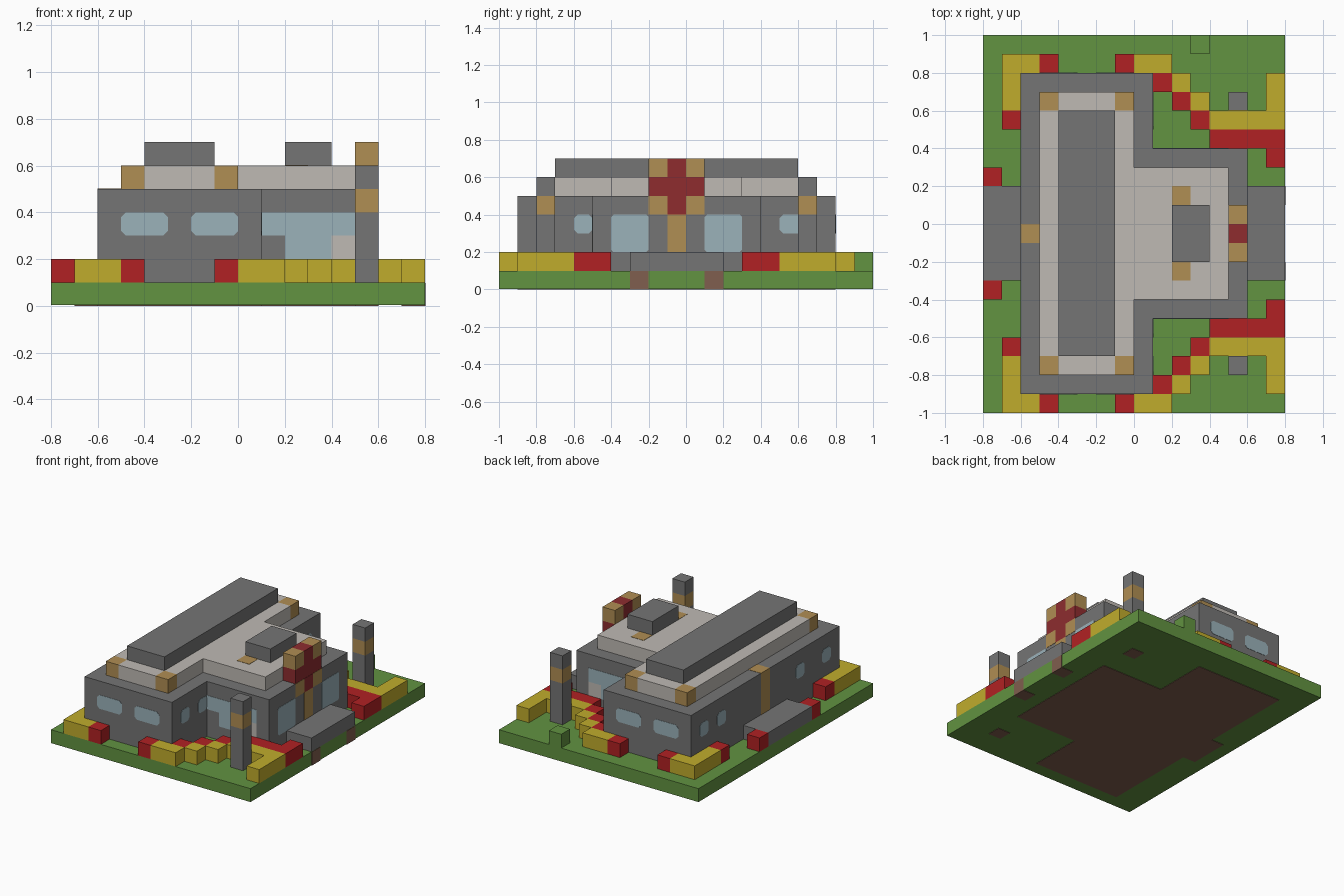
import bpy, bmesh
from mathutils import Vector

U = 0.1  # block size
if "Cube" in bpy.data.objects:
    bpy.data.objects.remove(bpy.data.objects["Cube"], do_unlink=True)


def material(name, rgb):
    lin = [(c / 255 / 12.92) if c < 11 else ((c / 255 + 0.055) / 1.055) ** 2.4 for c in rgb]
    m = bpy.data.materials.new(name)
    m.diffuse_color = (*lin, 1)
    m.use_nodes = True
    m.node_tree.nodes["Principled BSDF"].inputs["Base Color"].default_value = (*lin, 1)
    return m


GRASS = material("grass green", (98, 147, 65))
YELLOW = material("yellow flowers", (192, 172, 44))
RED = material("red flowers", (177, 33, 35))
CROSS = material("dark red", (142, 44, 47))
GREY = material("stone grey", (117, 117, 117))
LIGHT = material("pale stone", (191, 186, 180))
TAN = material("tan timber", (176, 142, 83))
GLASS = material("pale blue glass", (155, 178, 186))
DIRT = material("brown earth", (128, 94, 78))


def finish(name, bm, mat):
    bmesh.ops.recalc_face_normals(bm, faces=bm.faces)
    me = bpy.data.meshes.new(name)
    bm.to_mesh(me)
    bm.free()
    me.materials.append(mat)
    ob = bpy.data.objects.new(name, me)
    bpy.context.collection.objects.link(ob)
    return ob


def boxes(name, mat, *spans):
    """Blocks given as (x0, x1, y0, y1, z0, z1) in block units."""
    bm = bmesh.new()
    for x0, x1, y0, y1, z0, z1 in spans:
        vs = bmesh.ops.create_cube(bm, size=1)["verts"]
        for v in vs:
            v.co = Vector(((x0 + x1) / 2 + v.co.x * (x1 - x0),
                           (y0 + y1) / 2 + v.co.y * (y1 - y0),
                           (z0 + z1) / 2 + v.co.z * (z1 - z0))) * U
    return finish(name, bm, mat)


def flip(s):
    """Mirror a block span across the building's centre line."""
    return (s[0], s[1], -1 - s[3], -1 - s[2], *s[4:])


def both(*spans):
    return [*spans, *map(flip, spans)]


def pane(name, mat, axis, at, side, a0, a1, z0, z1, cut=0.2):
    """Thin plate with clipped corners on a wall facing x or y."""
    outline = [(a0 + cut, z0), (a1 - cut, z0), (a1, z0 + cut), (a1, z1 - cut),
               (a1 - cut, z1), (a0 + cut, z1), (a0, z1 - cut), (a0, z0 + cut)]
    if not cut:
        outline = [(a0, z0), (a1, z0), (a1, z1), (a0, z1)]
    bm = bmesh.new()

    def place(a, z, d):
        w = at + side * d
        return Vector((w, a, z) if axis == "x" else (a, w, z)) * U
    face = bm.faces.new([bm.verts.new(place(a, z, -0.02)) for a, z in outline])
    new = bmesh.ops.extrude_face_region(bm, geom=[face])["geom"]
    move = place(0, 0, 0.04) - place(0, 0, 0)
    bmesh.ops.translate(bm, vec=move, verts=[v for v in new if isinstance(v, bmesh.types.BMVert)])
    return finish(name, bm, mat)


# Ground slab, earth under the footprint, earth ends below the porch
boxes("ground", GRASS, (-8, 8, -10, 10, 0.03, 1), (3, 4, 9, 10, 1, 2))
boxes("earth_footprint", DIRT, (-6, 1, -9, 8, 0, 0.05), (1, 6, -5, 4, 0, 0.05),
      (-7, -6, -2, 1, 0, 0.05), *both((5, 6, 6, 7, 0, 0.05)))
boxes("earth_ends", DIRT, *both((7, 8.02, 1, 2, 0, 0.98)))

# Walls, porches and roof tiers
boxes("main_hall", GREY, (-6, 1, -9, 8, 1, 5))
boxes("entrance_wing", GREY, (1, 6, -5, 4, 1, 5))
boxes("porches", GREY, (6, 8, -3, 2, 1, 2), (-8, -6, -3, 2, 1, 2))
boxes("roof_tier", LIGHT, (-5, 0, -7, 6, 5, 6), *both((-4, -1, 6, 7, 5, 6)), (0, 5, -4, 3, 5, 6))
boxes("roof_corners", TAN, *both((-5, -4, 6, 7, 5, 6), (-1, 0, 6, 7, 5, 6)))
boxes("roof_ridge", GREY, (-4, -1, -7, 6, 6, 7))
boxes("roof_vent", GREY, (2, 4, -2, 1, 6, 7))
boxes("roof_inlays", TAN, *both((2, 3, 1, 2, 5.98, 6.02)))

# Timber strip on the back wall and door on the wing
boxes("wall_strip", TAN, (-6.02, -5, -1, 0, 1.5, 5.02))
pane("door", TAN, "x", 6, 1, -1, 0, 2, 4, 0)

# Cross sign above the door
boxes("sign_cross", CROSS, (5, 6, -2, 1, 5, 6), (5, 6, -1, 0, 6, 7), (5.9, 6.02, -1, 0, 4, 5))
boxes("sign_corners", TAN, *both((5, 6, 0, 1, 6, 7), (5.9, 6.02, 0, 1, 4, 5)))

# Lamp posts
boxes("post_shafts", GREY, *both((5, 6, 6, 7, 1, 4), (5, 6, 6, 7, 5, 6)))
boxes("post_bands", TAN, *both((5, 6, 6, 7, 4, 5)))

# Flower hedges, mirrored front to back
boxes("yellow_hedges", YELLOW, *both(
    (-7, -5, 8, 9, 1, 2), (-7, -6, 6, 8, 1, 2), (0, 2, 8, 9, 1, 2), (2, 3, 7, 8, 1, 2),
    (3, 4, 6, 7, 1, 2), (4, 8, 5, 6, 1, 2), (7, 8, 6, 8, 1, 2)))
boxes("red_hedges", RED, *both(
    (-5, -4, 8, 9, 1, 2), (-1, 0, 8, 9, 1, 2), (-7, -6, 5, 6, 1, 2), (-8, -7, 2, 3, 1, 2),
    (1, 2, 7, 8, 1, 2), (2, 3, 6, 7, 1, 2), (3, 4, 5, 6, 1, 2), (4, 8, 4, 5, 1, 2),
    (7, 8, 3, 4, 1, 2)))

# Windows on the hall ends and the wing sides
for wall, wing, side in ((-9, -5, -1), (8, 4, 1)):
    for x in (-5, -2):
        pane("end_window", GLASS, "y", wall, side, x, x + 2, 3, 4)
    pane("wing_window_upper", GLASS, "y", wing, side, 1, 5, 3, 4, 0)
    pane("wing_window_lower", GLASS, "y", wing, side, 2, 4, 2, 3, 0)
    pane("wing_window_sill", LIGHT, "y", wing, side, 4, 5, 2, 3, 0)

# Windows on the wing front, the hall's inner wall and the long wall
for y in (-4, 1):
    pane("wing_front_window", GLASS, "x", 6, 1, y, y + 2, 2, 4, 0.12)
for y0, y1 in ((-8, -7), (-6, -5), (5, 7)):
    pane("inner_window", GLASS, "x", 1, 1, y0, y1, 3, 4)
for y in (-8, -5, 4, 6):
    pane("long_wall_window", GLASS, "x", -6, -1, y, y + 1, 3, 4)
